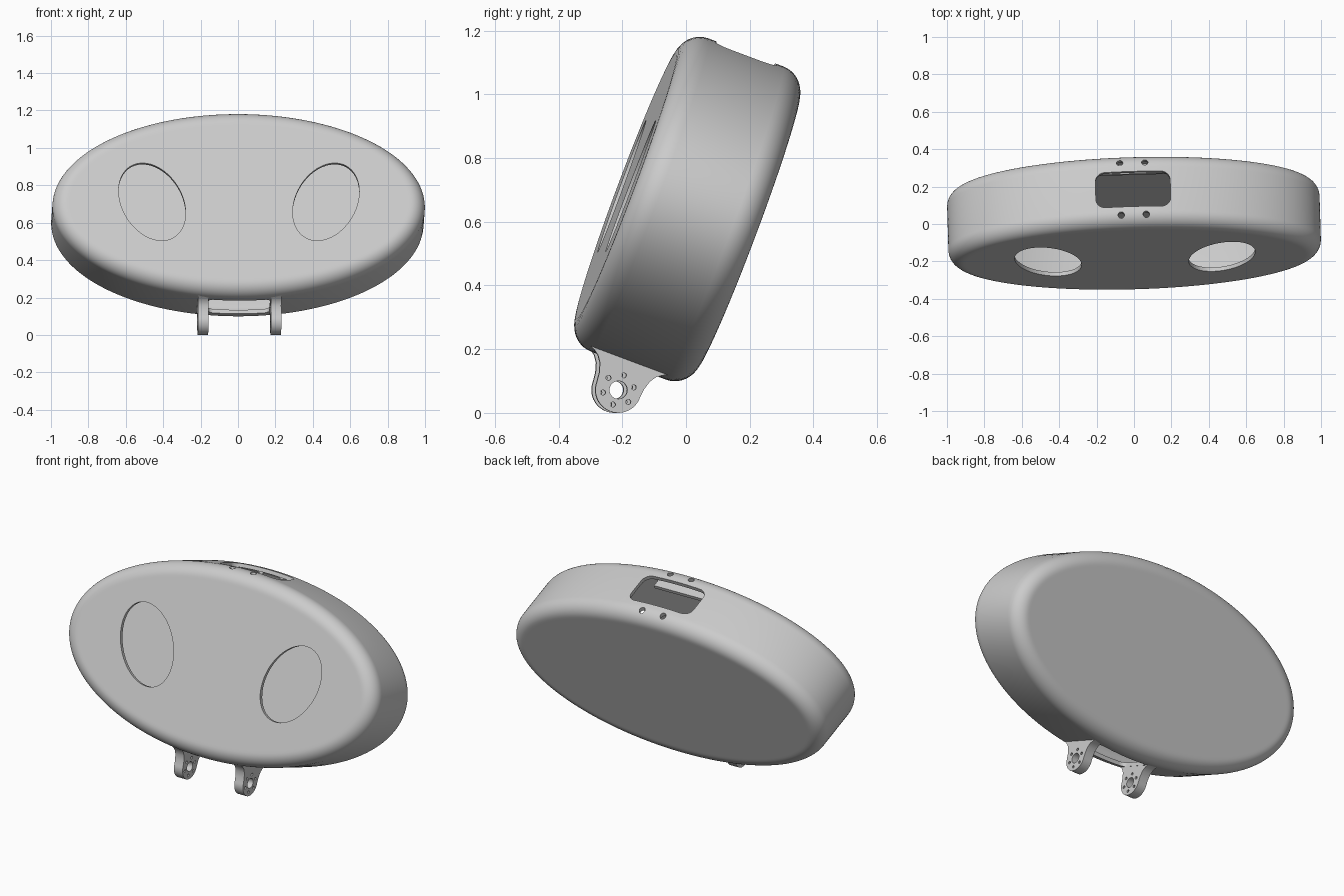
import bpy, bmesh
from math import sin, cos, pi, radians
from mathutils import Matrix, Vector

if "Cube" in bpy.data.objects:
    bpy.data.objects.remove(bpy.data.objects["Cube"])

A, B, HALF = 0.996, 0.525, 0.205      # ellipse radii and half depth
WALL, FILLET = 0.022, 0.08
POSE = (Matrix.Translation((0, 0.004, 0.64)) @ Matrix.Rotation(radians(1.7), 4, 'Z')
        @ Matrix.Rotation(radians(-20.5), 4, 'X'))

grey = bpy.data.materials.new("plain_grey")
grey.use_nodes = True
COLOUR = (0.6, 0.6, 0.6, 1)
grey.diffuse_color = COLOUR
grey.node_tree.nodes["Principled BSDF"].inputs["Base Color"].default_value = COLOUR


def make(name, rings):
    """Solid lofted through equal-length closed rings."""
    bm = bmesh.new()
    loops = [[bm.verts.new(p) for p in ring] for ring in rings]
    n = len(loops[0])
    for a, b in zip(loops, loops[1:]):
        for i in range(n):
            bm.faces.new((a[i], a[(i + 1) % n], b[(i + 1) % n], b[i]))
    bm.faces.new(loops[0])
    bm.faces.new(loops[-1])
    bmesh.ops.recalc_face_normals(bm, faces=bm.faces)
    mesh = bpy.data.meshes.new(name)
    bm.to_mesh(mesh)
    bm.free()
    mesh.materials.append(grey)
    obj = bpy.data.objects.new(name, mesh)
    bpy.context.collection.objects.link(obj)
    return obj


def prism(name, outline, axis, start, end):
    """Extrude a 2D outline along x, y or z."""
    def place(u, v, w):
        return {'X': (w, u, v), 'Y': (u, w, v), 'Z': (u, v, w)}[axis]
    return make(name, [[place(u, v, w) for u, v in outline] for w in (start, end)])


def ellipse(cx, cy, rx, ry, tilt=0, n=64):
    pts = []
    for i in range(n):
        t = 2 * pi * i / n
        x, y = rx * cos(t), ry * sin(t)
        pts.append((cx + x * cos(tilt) - y * sin(tilt), cy + x * sin(tilt) + y * cos(tilt)))
    return pts


def rounded_rect(hx, hy, r, n=8):
    pts = []
    for k, (sx, sy) in enumerate(((1, 1), (-1, 1), (-1, -1), (1, -1))):
        for i in range(n + 1):
            t = pi / 2 * (k + i / n)
            pts.append((sx * (hx - r) + r * cos(t), sy * (hy - r) + r * sin(t)))
    return pts


def pebble(name, inset):
    """Elliptical drum with rounded front and back rims."""
    a, b, h, r = A - inset, B - inset, HALF - inset, FILLET - inset
    steps = [(r * (1 - sin(t)), h - r + r * cos(t)) for t in [pi / 2 * i / 10 for i in range(11)]]
    half = [(r + 0.012, h)] + steps
    profile = half + [(d, -y) for d, y in reversed(half)]
    return make(name, [[(x, y, z) for x, z in ellipse(0, 0, a - d, b - d, n=144)]
                       for d, y in profile])


def activate(obj):
    bpy.ops.object.select_all(action='DESELECT')
    obj.select_set(True)
    bpy.context.view_layer.objects.active = obj


def cut(obj, cutters):
    activate(obj)
    for c in cutters:
        c.hide_render = True
        mod = obj.modifiers.new("cut", 'BOOLEAN')
        mod.operation, mod.solver, mod.object = 'DIFFERENCE', 'EXACT', c
        bpy.ops.object.modifier_apply(modifier=mod.name)
        bpy.data.objects.remove(c)


def finish(obj):
    activate(obj)
    bpy.ops.object.shade_smooth_by_angle(angle=radians(30))
    obj.matrix_world = POSE


# Hollow head shell with eye openings, top and bottom slots, screw holes
shell = pebble("head_shell", 0)
cutters = [pebble("cavity", WALL)]
for s in (-1, 1):
    cutters.append(prism("eye_cutter", ellipse(s * 0.465, 0, 0.163, 0.233, -s * radians(26)),
                         'Y', -0.3, -0.1))
cutters.append(prism("top_slot_cutter", rounded_rect(0.2, 0.1, 0.05), 'Z', 0.4, 0.6))
cutters.append(prism("bottom_slot_cutter", rounded_rect(0.165, 0.1, 0.03), 'Z', -0.6, -0.4))
for x in (-0.067, 0.067):
    for y in (-0.145, 0.152):
        cutters.append(prism("screw_cutter", ellipse(x, y, 0.017, 0.017, n=20), 'Z', 0.45, 0.6))
cut(shell, cutters)
finish(shell)

# Support rails inside, below the top slot
for name, y0, y1 in (("back_rail", 0.13, 0.185), ("front_rail", -0.185, -0.13)):
    rail = prism(name, [(-0.19, y0), (0.19, y0), (0.19, y1), (-0.19, y1)], 'Z', 0.39, 0.41)
    finish(rail)

# Pivot lugs: rounded eye, neck and flared foot
PY, PZ, R = -0.01, -0.61, 0.072
flare = [(0.13, -0.511), (0.115, -0.518), (0.098, -0.53), (0.084, -0.55), (0.075, -0.58)]
arc = [(R * cos(t), PZ + R * sin(t)) for t in [-pi * i / 24 for i in range(25)]]
outline = flare + arc + [(-y, z) for y, z in reversed(flare)]
outline = [(y + PY, z) for y, z in outline]
for name, x in (("right_lug", -0.195), ("left_lug", 0.195)):
    lug = prism(name, outline, 'X', x - 0.028, x + 0.028)
    holes = [prism("pivot_cutter", ellipse(PY, PZ, 0.028, 0.028, n=32), 'X', x - 0.1, x + 0.1)]
    for i in range(6):
        t = pi / 3 * i + pi / 6
        holes.append(prism("pin_cutter", ellipse(PY + 0.049 * cos(t), PZ + 0.049 * sin(t),
                                                 0.008, 0.008, n=12), 'X', x - 0.1, x + 0.1))
    cut(lug, holes)
    finish(lug)
